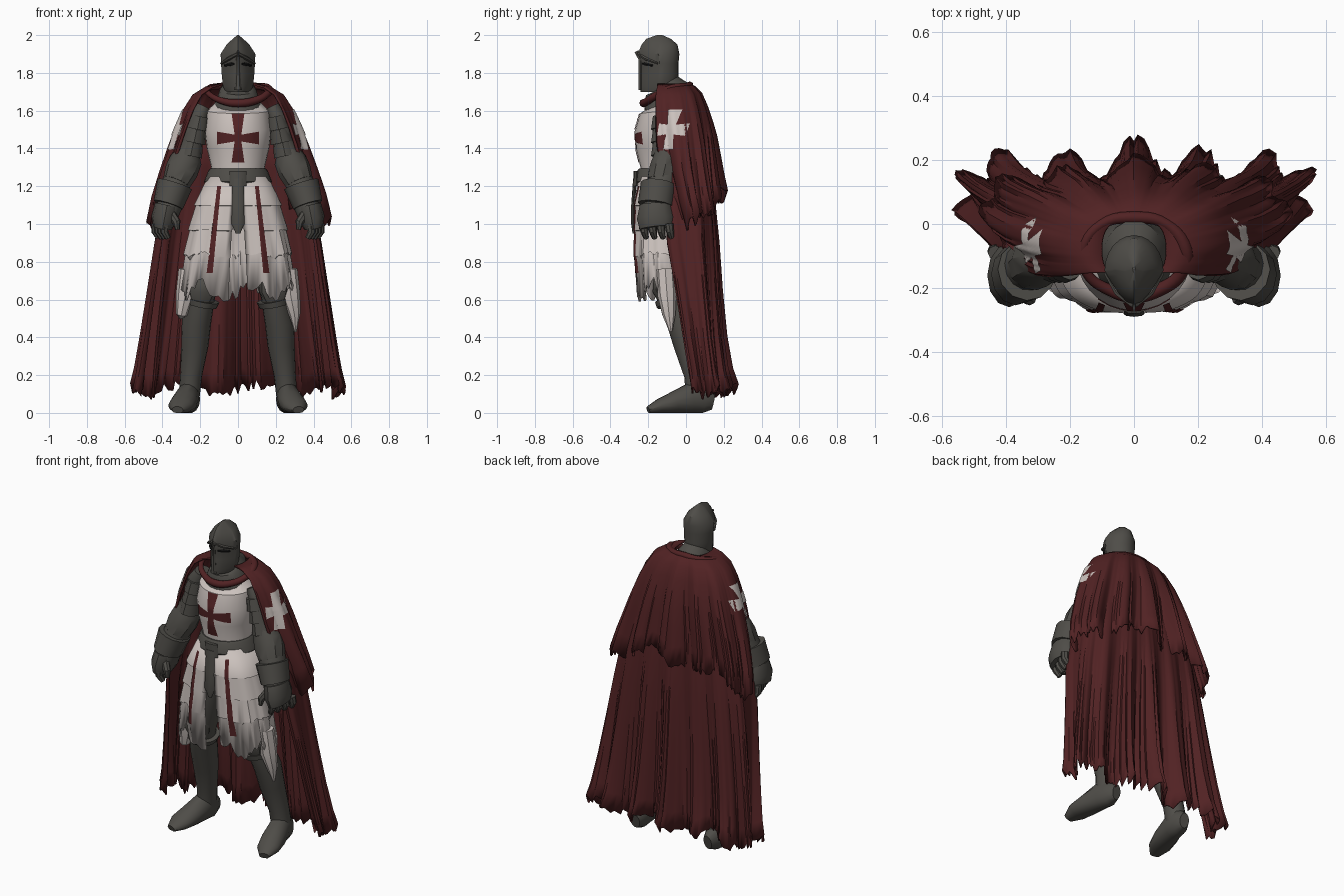
import bpy, bmesh, math, random
from mathutils import Vector
from mathutils.bvhtree import BVHTree

random.seed(4)
if "Cube" in bpy.data.objects:
    bpy.data.objects.remove(bpy.data.objects["Cube"])


def material(name, r, g, b):
    m = bpy.data.materials.new(name)
    m.use_nodes = True
    m.diffuse_color = (r, g, b, 1)
    m.node_tree.nodes["Principled BSDF"].inputs["Base Color"].default_value = (r, g, b, 1)
    return m


steel = material("dark steel", .078, .074, .065)
red = material("dark red cloth", .083, .016, .017)
white = material("off white cloth", .6, .54, .51)
black = material("visor black", .008, .008, .008)


def finish(name, verts, faces, mat, closed=True, angle=35):
    mesh = bpy.data.meshes.new(name)
    mesh.from_pydata(verts, [], faces)
    if closed:
        bm = bmesh.new()
        bm.from_mesh(mesh)
        bmesh.ops.recalc_face_normals(bm, faces=bm.faces)
        bm.to_mesh(mesh)
        bm.free()
    mesh.materials.append(mat)
    ob = bpy.data.objects.new(name, mesh)
    bpy.context.scene.collection.objects.link(ob)
    for other in bpy.context.selected_objects:
        other.select_set(False)
    ob.select_set(True)
    bpy.context.view_layer.objects.active = ob
    bpy.ops.object.shade_smooth_by_angle(angle=math.radians(angle))
    return ob


def sweep(name, stations, mat, n=14, side=1, keel=False):
    """Capped tube through stations (x, y, z, half width, half depth)."""
    pts = [Vector((s[0] * side, s[1], s[2])) for s in stations]
    verts, faces = [], []
    for i, (p, s) in enumerate(zip(pts, stations)):
        t = (pts[min(i + 1, len(pts) - 1)] - pts[max(i - 1, 0)]).normalized()
        if keel:
            t = Vector((0, 0, 1))
        u = Vector((1, 0, 0))
        u = (u - t * u.dot(t)).normalized()
        v = t.cross(u)
        for k in range(n):
            c, d = math.cos(math.tau * k / n), math.sin(math.tau * k / n)
            if keel and d < 0:
                d = abs(c) ** 1.6 - 1
            q = p + u * s[3] * c + v * s[4] * d
            q.z = max(q.z, 0)
            verts.append(q)
    for i in range(len(pts) - 1):
        for k in range(n):
            a, b = i * n + k, i * n + (k + 1) % n
            faces.append((a, b, b + n, a + n))
    faces += [tuple(range(n)), tuple(range(len(verts) - n, len(verts)))]
    return finish(name, verts, faces, mat)


def power(v, p):
    return math.copysign(abs(v) ** p, v)


def cloth(name, rows, mat, span, n, folds, amp, hem, p=1, slit=0, sag=0):
    """Hanging sheet round the back; rows are (z, half width, side y, back y)."""
    verts, faces = [], []
    wobble = [random.uniform(-1, 1) for _ in range(n + 1)]
    for i, (z, a, ys, yb) in enumerate(rows):
        f = i / (len(rows) - 1)
        for k in range(n + 1):
            s = 2 * k / n - 1
            t = math.radians(span - slit * f) * power(s, 1 / p)
            w = folds * math.pi * s
            d = amp * f ** 1.5 * (math.cos(w) + .35 * math.sin(w * .43 + 1) + .25 * wobble[k])
            x = a * power(math.sin(t), p) + d * math.sin(t) * .6
            y = ys + (yb - ys) * power(math.cos(t), p) + d * math.cos(t)
            drop = hem * (math.sin(w * .5) * .6 + wobble[k] * .6) * f ** 4
            verts.append((x, y, z + drop - sag * f * f * math.sin(t) ** 2))
    w = n + 1
    for i in range(len(rows) - 1):
        for k in range(n):
            a = i * w + k
            faces.append((a, a + 1, a + w + 1, a + w))
    ob = finish(name, verts, faces, mat, closed=False)
    mod = ob.modifiers.new("thickness", 'SOLIDIFY')
    mod.thickness, mod.offset = .01, 0
    return ob


def decal(name, target, patches, centre, normal, mat, lift=.009, n=8):
    """Thin plate of four-cornered patches laid on the target's surface."""
    tree = BVHTree.FromPolygons([v.co for v in target.data.vertices],
                                [p.vertices for p in target.data.polygons])
    nrm, up = Vector(normal).normalized(), Vector((0, 0, 1))
    right = up.cross(nrm)
    verts, faces = [], []
    for corners in patches:
        c0, c1, c2, c3 = (Vector(c) for c in corners)
        base, hits = len(verts), []
        for i in range(n + 1):
            for j in range(n + 1):
                q = c0.lerp(c1, j / n).lerp(c3.lerp(c2, j / n), i / n)
                start = Vector(centre) + right * q.x + up * q.y + nrm * .5
                hit = tree.ray_cast(start, -nrm, .7)[0]
                hits.append(hit is not None)
                verts.append((hit or start) + nrm * lift)
        for i in range(n):
            for j in range(n):
                a = i * (n + 1) + j
                quad = (a, a + 1, a + n + 2, a + n + 1)
                if all(hits[k] for k in quad):
                    faces.append([base + k for k in quad])
    used = sorted({k for f in faces for k in f})
    index = {k: i for i, k in enumerate(used)}
    return finish(name, [verts[k] for k in used], [[index[k] for k in f] for f in faces], mat, False)


def cross_patches(w, flare, wide, tall):
    out = [[(-w, -w), (w, -w), (w, w), (-w, w)]]
    for k in range(4):
        c, s = round(math.cos(k * math.pi / 2)), round(math.sin(k * math.pi / 2))
        reach = wide if k % 2 == 0 else tall
        arm = [(w, -w), (reach, -flare), (reach, flare), (w, w)]
        out.append([(x * c - y * s, x * s + y * c) for x, y in arm])
    return out


# Helmet with brow ridge, keel and eye slits
sweep("helmet", [(0, -.15, 1.7, .065, .09), (0, -.145, 1.73, .08, .1), (0, -.14, 1.79, .086, .1),
                 (0, -.14, 1.85, .09, .1), (0, -.145, 1.9, .092, .11), (0, -.14, 1.95, .06, .095),
                 (0, -.145, 1.98, .028, .065), (0, -.14, 2, .004, .015)], steel, 24, keel=True)
sweep("visor_keel", [(0, -.262, 1.915, .005, .014), (0, -.24, 1.87, .01, .012), (0, -.24, 1.8, .012, .012),
                     (0, -.242, 1.71, .02, .012)], steel, 6)
for s, tag in ((1, "left"), (-1, "right")):
    sweep(tag + "_brow", [(0, -.252, 1.9, .012, .01), (.05, -.214, 1.875, .012, .01),
                          (.086, -.15, 1.85, .01, .006)], steel, 6, s)
    sweep(tag + "_eye_slit", [(.018, -.228, 1.85, .006, .008), (.045, -.208, 1.845, .006, .01),
                              (.07, -.178, 1.84, .006, .006)], black, 6, s)
sweep("neck_guard", [(0, -.1, 1.6, .14, .12), (0, -.1, 1.67, .11, .115), (0, -.1, 1.715, .095, .115),
                     (0, -.12, 1.74, .07, .08)], steel, 20)

# Tunic body and its cross
torso = sweep("tunic_body", [(0, -.1, 1.2, .165, .145), (0, -.1, 1.3, .142, .14), (0, -.105, 1.4, .165, .16),
                             (0, -.105, 1.5, .178, .165), (0, -.105, 1.6, .165, .14),
                             (0, -.12, 1.64, .12, .095)], white, 28)
decal("chest_cross", torso, cross_patches(.018, .034, .112, .13), (0, 0, 1.455), (0, -1, 0), red, .004)

# Split skirt in overlapping tiers, with stripes
skirt = cloth("tunic_skirt", [(1.25, .155, -.1, .045), (1.1, .23, -.11, .055), (1.1, .22, -.11, .05),
                              (.97, .26, -.11, .055), (.97, .25, -.11, .05), (.84, .28, -.11, .055),
                              (.84, .27, -.11, .05), (.65, .295, -.1, .055)], white, 178, 96, 13, .012, .06, .78, 4)
for s, tag in ((1, "left"), (-1, "right")):
    band = [(s * .15 - .016, .74), (s * .15 + .016, .74), (s * .1 + .01, 1.2), (s * .1 - .01, 1.2)]
    decal(tag + "_skirt_stripe", skirt, [band], (0, -.1, 0), (0, -1, 0), red, n=14)
    sweep(tag + "_torn_strip", [(.265, -.11, .76, .05, .05), (.28, -.1, .62, .05, .05),
                                (.3, -.09, .52, .03, .035),
                                (.305, -.08, .43 if s > 0 else .5, .006, .008)], white, 8, s)

# Belt, buckle and hanging tail
sweep("belt", [(0, -.1, 1.215, .174, .16), (0, -.1, 1.225, .18, .166), (0, -.1, 1.285, .156, .156),
               (0, -.1, 1.295, .146, .148)], steel, 28)
sweep("belt_buckle", [(0, -.262, 1.2, .045, .015), (0, -.262, 1.28, .045, .015)], steel, 8)
sweep("belt_tail", [(0, -.27, 1.24, .03, .01), (0, -.28, 1.1, .032, .01), (0, -.28, 1.0, .034, .01),
                    (0, -.275, .95, .012, .008)], steel, 8)

for s, tag in ((1, "left"), (-1, "right")):
    # Legs and boots
    sweep(tag + "_leg", [(.1, -.08, 1.1, .09, .1), (.14, -.08, .88, .09, .1), (.18, -.08, .7, .085, .085),
                         (.193, -.07, .62, .072, .08), (.22, -.02, .48, .078, .082), (.228, .01, .36, .072, .075),
                         (.248, .05, .2, .058, .06), (.26, .065, .07, .055, .065)], steel, 16, s)
    sweep(tag + "_knee_plate", [(.185, -.115, .75, .03, .02), (.187, -.125, .7, .075, .05),
                                (.192, -.125, .65, .08, .055), (.2, -.1, .58, .05, .04)], steel, 10, s)
    sweep(tag + "_boot_cuff", [(.187, -.07, .6, .09, .095), (.193, -.065, .57, .082, .09)], steel, 16, s)
    sweep(tag + "_foot", [(.25, .145, .06, .03, .045), (.255, .1, .07, .055, .075), (.265, .03, .08, .06, .085),
                          (.285, -.06, .055, .07, .06), (.305, -.14, .035, .066, .04),
                          (.32, -.2, .015, .03, .02)], steel, 14, s)
    # Arms with plates and gauntlets
    sweep(tag + "_arm", [(.18, -.09, 1.62, .04, .06), (.21, -.095, 1.56, .055, .07), (.24, -.095, 1.44, .055, .07),
                         (.28, -.095, 1.34, .065, .075), (.34, -.135, 1.18, .08, .08),
                         (.375, -.16, 1.05, .06, .08)], steel, 14, s)
    for i in range(3):
        z, x = 1.57 - i * .07, .2 + i * .018
        sweep(f"{tag}_arm_plate_{i}", [(x, -.105, z, .05, .07), (x + .015, -.105, z - .07, .062, .08)], steel, 12, s)
    sweep(tag + "_elbow_guard", [(.262, -.1, 1.4, .055, .06), (.275, -.105, 1.34, .085, .075),
                                 (.3, -.115, 1.28, .088, .085), (.325, -.13, 1.22, .075, .08)], steel, 10, s)
    sweep(tag + "_gauntlet_cuff", [(.335, -.145, 1.21, .095, .095), (.37, -.16, 1.1, .08, .095)], steel, 12, s)
    sweep(tag + "_hand", [(.375, -.16, 1.1, .065, .085), (.39, -.16, 1.03, .07, .1),
                          (.4, -.155, .98, .05, .09)], steel, 12, s)
    for i in range(4):
        x, y = .385 + i * .016, -.225 + i * .045
        sweep(f"{tag}_finger_{i}", [(x, y, 1.0, .024, .023), (x + .005, y + .005, .96, .021, .021),
                                    (x - .015, y + .015, .925, .015, .014)], steel, 8, s)
    sweep(tag + "_thumb", [(.36, -.21, 1.06, .026, .024), (.325, -.235, 1.01, .022, .02),
                           (.32, -.235, .97, .012, .012)], steel, 8, s)

# Long cape and shoulder mantle
cloth("long_cape", [(1.5, .29, -.02, .09), (1.3, .35, -.02, .12), (1.1, .405, -.01, .14), (.9, .44, 0, .15),
                    (.65, .475, .03, .155), (.4, .51, .06, .165), (.22, .535, .085, .18),
                    (.12, .55, .1, .195)], red, 120, 128, 8.4, .055, .045, .65)
mantle = cloth("shoulder_mantle", [(1.74, .1, -.08, .02), (1.725, .17, -.07, .045), (1.69, .235, -.06, .075),
                                   (1.62, .285, -.05, .1), (1.54, .325, -.04, .12), (1.46, .36, -.03, .135),
                                   (1.36, .4, -.015, .145), (1.25, .44, .01, .155),
                                   (1.15, .465, .04, .165)], red, 130, 120, 8, .035, .05, .8, sag=.14)
for s, tag in ((1, "left"), (-1, "right")):
    decal(tag + "_shoulder_cross", mantle, cross_patches(.026, .033, .075, .105),
          (s * .32, -.075, 1.5), (s, -.6, 0), white, .012)

# Bunched collar round the neck and across the chest
half = [(0, -.225, 1.64), (.08, -.205, 1.65), (.15, -.15, 1.685), (.16, -.08, 1.715), (.1, .0, 1.73), (0, .02, 1.735)]
loop = half + [(-x, y, z) for x, y, z in half[-2:0:-1]]
curve = bpy.data.curves.new("cape_collar", 'CURVE')
curve.dimensions = '3D'
curve.bevel_depth, curve.bevel_resolution, curve.resolution_u = .02, 2, 5
spline = curve.splines.new('BEZIER')
spline.bezier_points.add(len(loop) - 1)
for point, co in zip(spline.bezier_points, loop):
    point.co = co
    point.handle_left_type = point.handle_right_type = 'AUTO'
    point.radius = random.uniform(.75, 1.2)
spline.use_cyclic_u = True
curve.materials.append(red)
bpy.context.scene.collection.objects.link(bpy.data.objects.new("cape_collar", curve))
